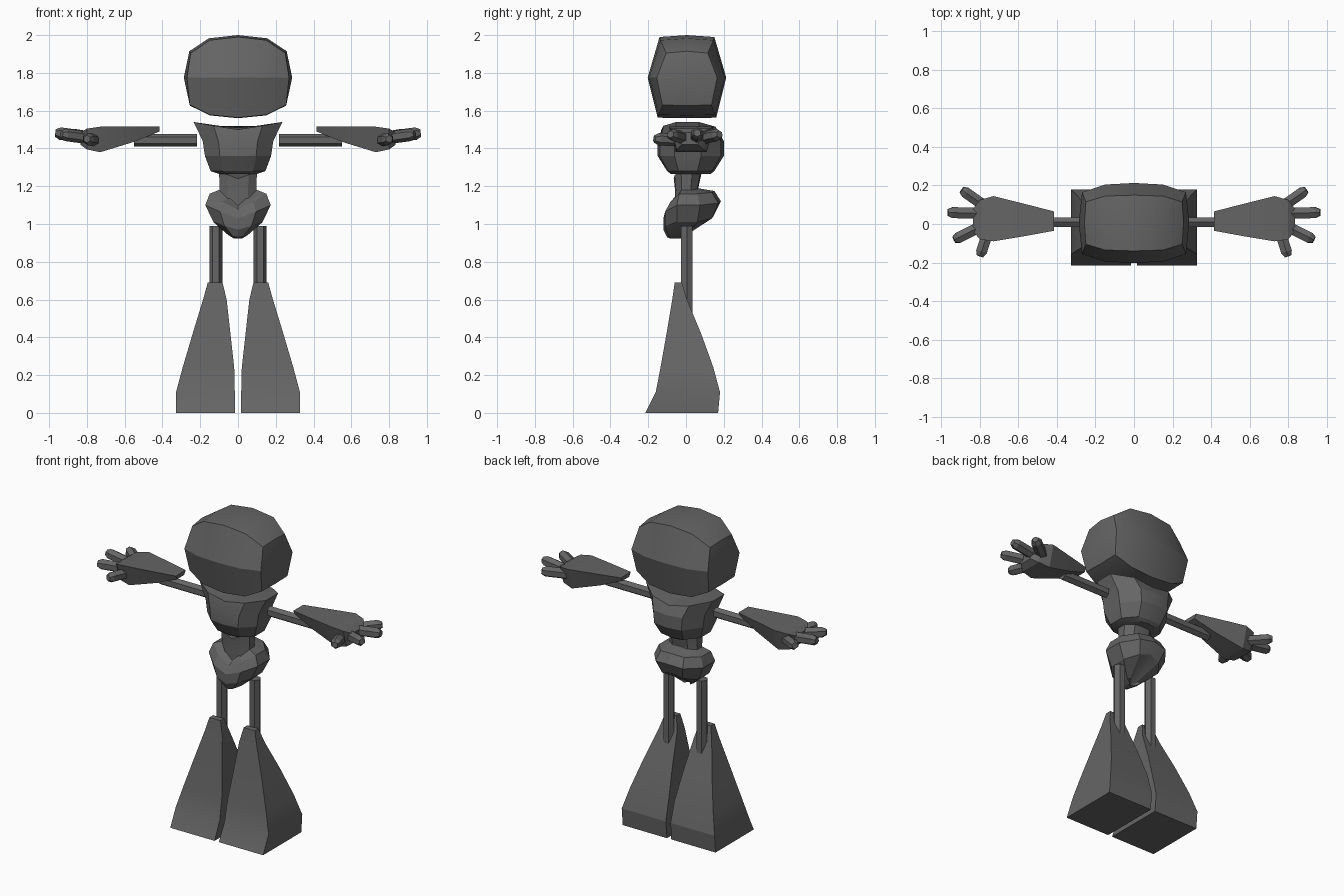
import bpy, bmesh, math
from mathutils import Vector

cube = bpy.data.objects.get("Cube")
if cube:
    bpy.data.objects.remove(cube, do_unlink=True)

grey = bpy.data.materials.new("dark_grey")
grey.use_nodes = True
COLOUR = (0.13, 0.13, 0.13, 1)
grey.diffuse_color = COLOUR
grey.node_tree.nodes["Principled BSDF"].inputs["Base Color"].default_value = COLOUR


def loft(name, rings, side=1, smooth=20):
    """Skin a list of rings; a one-point ring closes as a fan. side=-1 mirrors in x."""
    bm = bmesh.new()
    loops = [[bm.verts.new((p[0] * side, p[1], p[2])) for p in r] for r in rings]
    for a, b in zip(loops, loops[1:]):
        n = max(len(a), len(b))
        for i in range(n):
            j = (i + 1) % n
            if len(a) == 1:
                bm.faces.new((a[0], b[i], b[j]))
            elif len(b) == 1:
                bm.faces.new((a[i], b[0], a[j]))
            else:
                bm.faces.new((a[i], b[i], b[j], a[j]))
    for end in (loops[0], loops[-1]):
        if len(end) > 2:
            bm.faces.new(end)
    bmesh.ops.recalc_face_normals(bm, faces=bm.faces)
    mesh = bpy.data.meshes.new(name)
    bm.to_mesh(mesh)
    bm.free()
    mesh.materials.append(grey)
    ob = bpy.data.objects.new(name, mesh)
    bpy.context.collection.objects.link(ob)
    bpy.ops.object.select_all(action='DESELECT')
    ob.select_set(True)
    bpy.context.view_layer.objects.active = ob
    bpy.ops.object.shade_smooth_by_angle(angle=math.radians(smooth))
    return ob


def body_ring(w, front, back, zf, zs, zb):
    """Symmetric ten-sided ring with its own front, side and back heights."""
    half = [(0.55 * w, 0.92 * front, (zf + zs) / 2), (w, 0.4 * front, zs),
            (w, 0.4 * back, zs), (0.55 * w, 0.92 * back, (zb + zs) / 2)]
    return ([(0, front, zf)] + half + [(0, back, zb)]
            + [(-x, y, z) for x, y, z in reversed(half)])


def head_ring(xs, ys, zs):
    """Hexagon across the head, with a raised middle point on top."""
    (xt, xm, xb), (yt, ym, yb), (zt, zm, zb) = xs, ys, zs
    c = 0.005
    return [(xt, c - yt, zt), (xt * 1.03, c, zt + 0.01), (xt, c + yt, zt),
            (xm, c + ym, zm), (xb, c + yb, zb), (xb, c, zb - 0.003),
            (xb, c - yb, zb), (xm, c - ym, zm)]


def bar(name, start, end, radius, flat=1.0, side=1, tip=0.0, up=(0, 0, 1)):
    """Six-sided rod between two points; tip is the length of its bevelled end."""
    start, end = Vector(start), Vector(end)
    axis = (end - start).normalized()
    u = axis.cross(Vector(up)).normalized()
    v = u.cross(axis)

    def ring(c, r):
        return [c + r * (u * flat * math.cos(a) + v * math.sin(a))
                for a in (math.radians(30 + 60 * i) for i in range(6))]
    rings = [ring(start, radius), ring(end - axis * tip, radius)]
    if tip:
        rings.append(ring(end, radius * 0.6))
    return loft(name, rings, side)


# Head: rings run from one side to the other
outer = ((0.25, 0.27, 0.255), (0.11, 0.16, 0.13), (1.905, 1.775, 1.63))
inner = ((0.15, 0.15, 0.15), (0.14, 0.2, 0.15), (1.973, 1.775, 1.578))
middle = ((0, 0, 0), (0.145, 0.208, 0.155), (1.99, 1.775, 1.563))
flip = lambda h: (tuple(-x for x in h[0]), h[1], h[2])
loft("head", [[(-0.287, 0.005, 1.775)]]
     + [head_ring(*h) for h in (flip(outer), flip(inner), middle, inner, outer)]
     + [[(0.287, 0.005, 1.775)]], smooth=30)

# Chest with raised shoulder corners
loft("chest", [body_ring(*r) for r in (
    (0.1, -0.08, 0.13, 1.265, 1.265, 1.265),
    (0.145, -0.1, 0.15, 1.28, 1.28, 1.28),
    (0.175, -0.15, 0.2, 1.36, 1.36, 1.36),
    (0.187, -0.15, 0.2, 1.43, 1.44, 1.44),
    (0.235, -0.13, 0.17, 1.5, 1.54, 1.49),
    (0.1, -0.06, 0.07, 1.5, 1.52, 1.5))])

# Waist
loft("waist", [body_ring(*r) for r in (
    (0.1, -0.06, 0.085, 1.05, 1.1, 1.1),
    (0.098, -0.058, 0.065, 1.18, 1.19, 1.19),
    (0.1, -0.065, 0.085, 1.24, 1.28, 1.28))])

# Hips: a bowl tipped down at the front
loft("hips", [body_ring(*r) for r in (
    (0.1, -0.06, 0.06, 1.09, 1.18, 1.19),
    (0.15, -0.09, 0.15, 1.075, 1.16, 1.175),
    (0.173, -0.12, 0.185, 1.03, 1.1, 1.12),
    (0.13, -0.12, 0.15, 0.97, 1.01, 1.05),
    (0.05, -0.1, 0.0, 0.93, 0.94, 0.955),
    (0.02, -0.08, -0.03, 0.922, 0.922, 0.925))])

# Section tables: low and high limits along the two cross axes
BOOT = [(0, 0.015, 0.328, -0.215, 0.17), (0.11, 0.017, 0.328, -0.16, 0.18),
        (0.24, 0.02, 0.293, -0.135, 0.145), (0.42, 0.04, 0.24, -0.103, 0.08),
        (0.6, 0.06, 0.185, -0.073, 0.005), (0.69, 0.082, 0.16, -0.06, -0.022)]
HAND = [(0.415, -0.035, 0.065, 1.49, 1.515), (0.55, -0.06, 0.1, 1.435, 1.515),
        (0.73, -0.09, 0.145, 1.38, 1.515), (0.8, -0.08, 0.125, 1.395, 1.505),
        (0.835, -0.04, 0.08, 1.42, 1.485)]
FINGERS = {"little_finger": ((0.77, 0.09, 1.455), (0.895, 0.178, 1.475)),
           "middle_finger": ((0.8, 0.055, 1.46), (0.967, 0.06, 1.482)),
           "index_finger": ((0.79, -0.01, 1.455), (0.935, -0.082, 1.475)),
           "thumb": ((0.765, -0.06, 1.445), (0.8, -0.168, 1.45))}


def hand_ring(x, y0, y1, z0, z1):
    """Hand section, narrower underneath than on top."""
    c, h = (y0 + y1) / 2, (y1 - y0) * 0.35
    return [(x, y0, z1), (x, y1, z1), (x, c + h, z0), (x, c - h, z0)]


for label, s in (("left", 1), ("right", -1)):
    # Leg rod and flared boot
    bar(label + "_leg", (0.117, 0.005, 0.5), (0.117, 0.005, 0.99), 0.035,
        side=s, up=(1, 0, 0))
    loft(label + "_boot", [[(x0, y0, z), (x1, y0, z), (x1, y1, z), (x0, y1, z)]
                           for z, x0, x1, y0, y1 in BOOT], s)
    # Arm rod, hand and fingers
    bar(label + "_arm", (0.218, 0.01, 1.443), (0.55, 0.01, 1.443), 0.034, 0.85, s)
    loft(label + "_hand", [hand_ring(*r) for r in HAND], s)
    for finger, (a, b) in FINGERS.items():
        bar(label + "_" + finger, a, b, 0.033, 1.0, s, tip=0.025)
